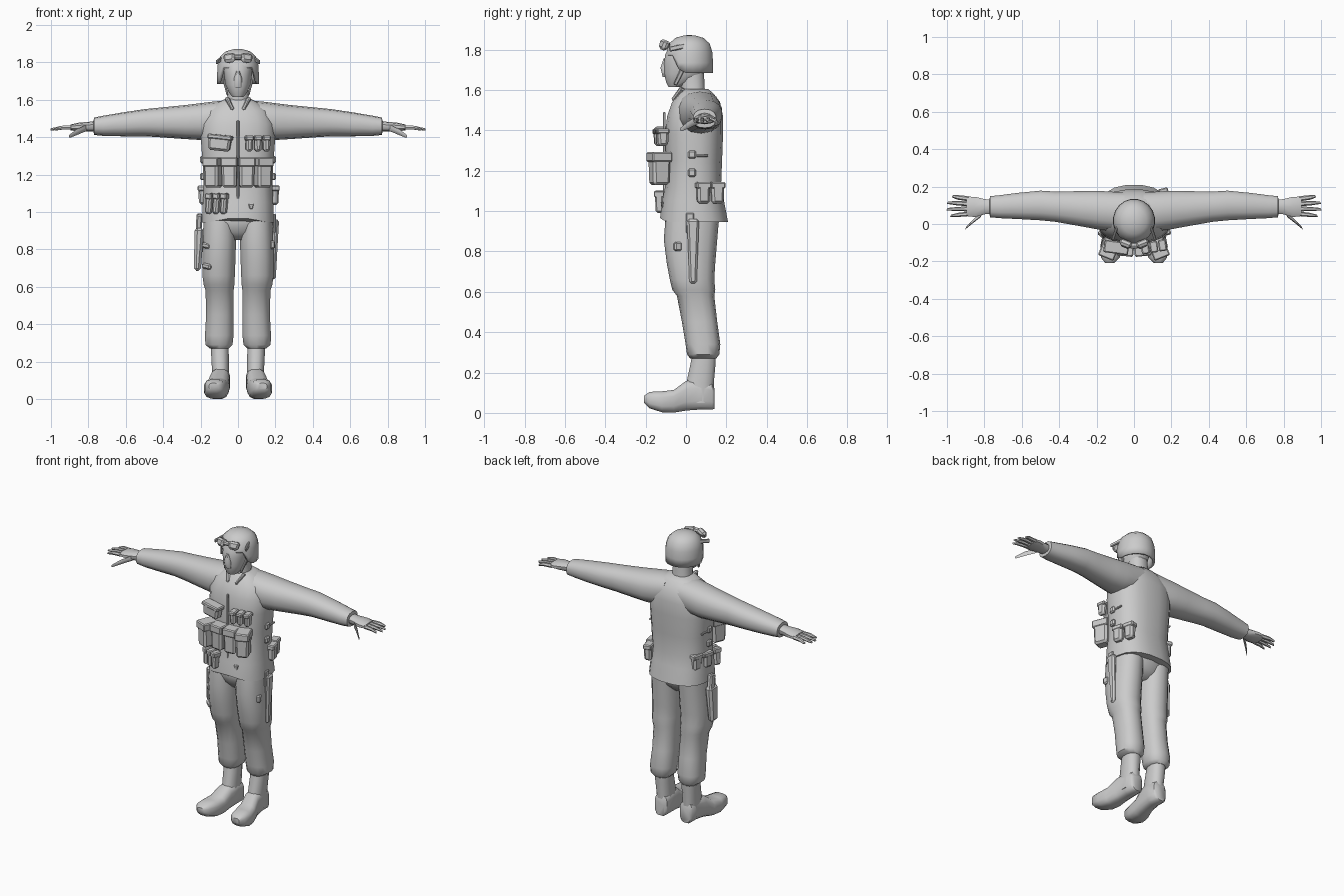
import bpy, bmesh, math
from mathutils import Vector, Matrix

grey = bpy.data.materials.new("plain grey")
grey.diffuse_color = (0.6, 0.6, 0.6, 1)


def finish(name, bm, mirror=False, angle=45):
    bmesh.ops.recalc_face_normals(bm, faces=bm.faces)
    me = bpy.data.meshes.new(name)
    bm.to_mesh(me)
    bm.free()
    me.materials.append(grey)
    ob = bpy.data.objects.new(name, me)
    bpy.context.collection.objects.link(ob)
    bpy.ops.object.select_all(action='DESELECT')
    ob.select_set(True)
    bpy.context.view_layer.objects.active = ob
    bpy.ops.object.shade_smooth_by_angle(angle=math.radians(angle))
    if mirror:
        ob.modifiers.new("mirror", 'MIRROR')
    return ob


def skin(bm, rings, cap=True):
    """Bridge a list of point rings into a tube."""
    vs = [[bm.verts.new(p) for p in r] for r in rings]
    n = len(vs[0])
    for a, b in zip(vs, vs[1:]):
        for i in range(n):
            j = (i + 1) % n
            bm.faces.new((a[i], a[j], b[j], b[i]))
    if cap:
        bm.faces.new(vs[0])
        bm.faces.new(vs[-1])


def loft(name, axis, rows, n=14, power=0.85, mirror=False, shape=None):
    """rows: (position on axis, low u, high u, low v, high v); u, v are the other axes in order."""
    u, v = [k for k in range(3) if k != axis]
    rings = []
    for t, u0, u1, v0, v1 in rows:
        ring = []
        for i in range(n):
            a = 2 * math.pi * (i + 0.5) / n
            c, s = math.cos(a), math.sin(a)
            p = Vector((0, 0, 0))
            p[axis] = t
            p[u] = (u0 + u1) / 2 + (u1 - u0) / 2 * math.copysign(abs(c) ** power, c)
            p[v] = (v0 + v1) / 2 + (v1 - v0) / 2 * math.copysign(abs(s) ** power, s)
            ring.append(shape(p) if shape else p)
        rings.append(ring)
    bm = bmesh.new()
    skin(bm, rings)
    return finish(name, bm, mirror)


def box(name, c, size, rot=(0, 0, 0), taper=1.0, bevel=0.008, mirror=False):
    """Softened box, narrowed at the bottom by taper; rot in degrees."""
    bm = bmesh.new()
    bmesh.ops.create_cube(bm, size=1)
    for v in bm.verts:
        k = taper if v.co.z < 0 else 1
        v.co = Vector((v.co.x * size[0] * k, v.co.y * size[1] * k, v.co.z * size[2]))
    bmesh.ops.bevel(bm, geom=bm.edges[:], offset=min(bevel, min(size) * 0.3), segments=1, affect='EDGES')
    m = Matrix.Translation(c)
    for k, ax in ((2, 'Z'), (1, 'Y'), (0, 'X')):
        m = m @ Matrix.Rotation(math.radians(rot[k]), 4, ax)
    bm.transform(m)
    return finish(name, bm, mirror, 30)


def pouch(name, c, size, rot=(0, 0, 0), taper=0.9):
    """Pouch body with an overhanging flap on top."""
    box(name, c, size, rot, taper, 0.012)
    top = Matrix.Rotation(math.radians(rot[2]), 4, 'Z') @ Matrix.Rotation(math.radians(rot[1]), 4, 'Y')
    box(name + "_flap", Vector(c) + top @ Vector((0, 0, size[2] * 0.36)),
        (size[0] * 1.06, size[1] * 1.12, size[2] * 0.3), rot, 1.0, 0.006)


# Jacket, with the front of the hem lifted
def hem(p):
    if p.z < 1.0 and p.y < 0:
        p.z += 0.05 * max(0, 1 - abs(p.x) / 0.16) * 0.6
    return p


loft("jacket", 2, [
    (0.945, -0.195, 0.195, -0.13, 0.21), (1.05, -0.19, 0.19, -0.12, 0.19),
    (1.12, -0.185, 0.185, -0.105, 0.175), (1.25, -0.19, 0.19, -0.10, 0.18),
    (1.38, -0.2, 0.2, -0.105, 0.185), (1.47, -0.2, 0.2, -0.095, 0.185),
    (1.54, -0.17, 0.17, -0.07, 0.17), (1.585, -0.11, 0.11, -0.035, 0.135),
    (1.605, -0.07, 0.07, -0.02, 0.11)], n=20, power=0.8, shape=hem)
loft("sleeve", 0, [
    (0.05, -0.03, 0.17, 1.42, 1.595), (0.12, -0.04, 0.175, 1.39, 1.592),
    (0.20, -0.03, 0.18, 1.385, 1.582), (0.28, -0.015, 0.178, 1.39, 1.572),
    (0.42, 0.01, 0.175, 1.40, 1.558), (0.50, 0.018, 0.18, 1.405, 1.55),
    (0.62, 0.025, 0.168, 1.405, 1.532), (0.72, 0.03, 0.155, 1.407, 1.515),
    (0.77, 0.035, 0.15, 1.412, 1.505), (0.772, 0.05, 0.135, 1.43, 1.49)], mirror=True)
box("collar_flap", (0.04, -0.035, 1.575), (0.022, 0.05, 0.085), (-30, 35, 15), 0.7, mirror=True)
box("jacket_front_seam", (0, -0.108, 1.24), (0.014, 0.012, 0.5), bevel=0.003)

# Hands
loft("palm", 0, [
    (0.755, 0.055, 0.13, 1.43, 1.488), (0.80, 0.05, 0.135, 1.43, 1.482),
    (0.85, 0.035, 0.148, 1.432, 1.478), (0.895, 0.04, 0.148, 1.436, 1.468)], n=10, mirror=True)


def digit(name, path, r):
    bm = bmesh.new()
    rings = []
    for k, p in enumerate(path):
        w = r * (1, 0.9, 0.5)[k]
        rings.append([Vector(p) + Vector((-0.5 * w * math.cos(a), w * math.cos(a), w * math.sin(a)))
                      for a in [math.pi * i / 3 for i in range(6)]])
    skin(bm, rings)
    finish(name, bm, True)


for i, tip in enumerate((0.98, 1.0, 0.997, 0.97)):
    y = 0.054 + 0.027 * i
    e = y + (i - 1.2) * 0.008
    digit("finger", [(0.885, y, 1.452), (0.94, (y + e) / 2, 1.451), (tip, e, 1.442)], 0.013)
digit("thumb", [(0.81, 0.055, 1.45), (0.86, 0.015, 1.428), (0.9, -0.022, 1.405)], 0.018)

# Trousers
loft("trouser_seat", 2, [
    (1.02, -0.17, 0.17, -0.09, 0.16), (0.95, -0.18, 0.18, -0.105, 0.165),
    (0.89, -0.16, 0.16, -0.08, 0.14), (0.85, -0.08, 0.08, -0.04, 0.10)])
loft("trouser_leg", 2, [
    (0.98, 0.01, 0.185, -0.10, 0.165), (0.86, 0.008, 0.19, -0.11, 0.155),
    (0.74, 0.012, 0.192, -0.095, 0.145), (0.66, 0.015, 0.192, -0.08, 0.14),
    (0.61, 0.018, 0.185, -0.068, 0.145), (0.58, 0.022, 0.175, -0.045, 0.14),
    (0.45, 0.022, 0.172, -0.02, 0.155), (0.34, 0.022, 0.178, -0.002, 0.17),
    (0.29, 0.028, 0.176, 0.005, 0.165), (0.27, 0.05, 0.15, 0.02, 0.15)], mirror=True)

# Boots
loft("boot_shaft", 2, [
    (0.30, 0.05, 0.145, 0.03, 0.15), (0.24, 0.048, 0.145, 0.02, 0.148),
    (0.15, 0.048, 0.14, 0.0, 0.14), (0.05, 0.045, 0.14, -0.02, 0.14)], n=12, mirror=True)
loft("boot_foot", 1, [
    (-0.208, 0.105, 0.155, 0.05, 0.085), (-0.18, 0.075, 0.178, 0.022, 0.105),
    (-0.12, 0.058, 0.182, 0.002, 0.108), (-0.06, 0.05, 0.17, 0.0, 0.115),
    (0.0, 0.045, 0.15, 0.01, 0.16), (0.07, 0.042, 0.14, 0.015, 0.17),
    (0.13, 0.045, 0.138, 0.015, 0.15), (0.142, 0.06, 0.125, 0.02, 0.12)], n=12, power=0.65, mirror=True)

# Head and neck
loft("neck", 2, [
    (1.54, -0.075, 0.075, -0.03, 0.10), (1.60, -0.058, 0.058, -0.025, 0.095),
    (1.70, -0.058, 0.058, -0.04, 0.09)], n=12)
loft("head", 2, [
    (1.615, -0.03, 0.03, -0.088, -0.02), (1.64, -0.05, 0.05, -0.10, 0.04),
    (1.68, -0.068, 0.068, -0.11, 0.09), (1.735, -0.076, 0.076, -0.11, 0.11),
    (1.775, -0.08, 0.08, -0.105, 0.115), (1.82, -0.075, 0.075, -0.08, 0.11)], n=16)
loft("nose_cover", 2, [
    (1.665, -0.022, 0.022, -0.117, -0.08), (1.71, -0.024, 0.024, -0.128, -0.08),
    (1.755, -0.01, 0.01, -0.113, -0.08)], n=8)
box("chin_strap", (0.066, -0.035, 1.665), (0.012, 0.022, 0.09), (-25, 14, 0), 0.8, mirror=True)

# Helmet shell, cut high over the face and low over ears and nape
bm = bmesh.new()
rings = []
N = 20
for w, z in ((1.0, 1.68), (1.0, 1.735), (0.98, 1.785), (0.86, 1.83), (0.6, 1.858), (0.25, 1.87), (0.05, 1.872)):
    ring = []
    for i in range(N):
        a = 2 * math.pi * (i + 0.5) / N
        x, y = 0.113 * w * math.cos(a), 0.017 + 0.118 * w * math.sin(a)
        face = min(1, max(0, (-0.03 - y) / 0.03))
        rim = 1.685 + 0.085 * face
        ring.append((x, y, max(z, rim + (z - 1.68) * 0.15)))
    rings.append(ring)
skin(bm, rings, cap=False)
bm.faces.new([v for v in bm.verts if v.co.z > 1.8715])
helmet = finish("helmet", bm)
shell = helmet.modifiers.new("thickness", 'SOLIDIFY')
shell.thickness = 0.014
shell.offset = -1

# Goggles resting on the helmet
box("goggle_lens", (0.044, -0.108, 1.822), (0.075, 0.04, 0.05), (-22, 8, 22), 0.75, 0.012, mirror=True)
box("goggle_bridge", (0, -0.115, 1.828), (0.05, 0.03, 0.026), (-20, 0, 0))
box("goggle_strap", (0.101, -0.045, 1.81), (0.012, 0.08, 0.024), (12, -10, 16), mirror=True)

# Chest gear
pouch("radio_pouch", (-0.098, -0.125, 1.37), (0.125, 0.06, 0.085), (0, 6, -8))
for i in range(3):
    pouch("chest_magazine", (0.06 + 0.046 * i, -0.13 + 0.008 * i, 1.365), (0.04, 0.055, 0.085), (0, 0, 8))
for s in (-1, 1):
    pouch("inner_ammo_pouch", (0.045 * s, -0.13, 1.21), (0.084, 0.075, 0.16), (0, 0, 6 * s))
    pouch("outer_ammo_pouch", (0.132 * s, -0.132, 1.21), (0.084, 0.095, 0.16), (0, 0, 22 * s))
for i in range(3):
    pouch("belt_magazine", (-0.155 + 0.04 * i, -0.1 - 0.014 * i, 1.045), (0.035, 0.05, 0.11), (0, 4, -20))
box("belt_buckle_tab", (0.07, -0.118, 1.03), (0.03, 0.012, 0.03), (0, 0, 10), 0.5)

# Side gear
for y in (0.085, 0.155):
    pouch("hip_pouch", (0.19 - (y - 0.085) * 0.4, y, 1.09), (0.05, 0.066, 0.105), (0, 0, 14))
    pouch("rear_hip_pouch", (-0.185 + (y - 0.085) * 0.4, y - 0.04, 1.09), (0.045, 0.066, 0.1), (0, 0, -14))
for z in (1.28, 1.19):
    box("side_buckle", (0.19, 0.03, z), (0.025, 0.04, 0.04), mirror=True)
box("side_strap", (0.19, 0.08, 1.275), (0.012, 0.06, 0.012), mirror=True)

# Thigh gear
box("sheath", (0.197, 0.035, 0.80), (0.034, 0.06, 0.32), (0, 2, 0), 0.6, 0.012)
box("sheath_hanger", (0.195, 0.02, 0.94), (0.014, 0.04, 0.1))
box("thigh_buckle", (0.18, -0.04, 0.825), (0.03, 0.04, 0.045), (0, 0, 20))
box("holster", (-0.212, 0.03, 0.80), (0.05, 0.085, 0.23), (0, 3, 0), 0.75, 0.014)
box("pistol_grip", (-0.208, 0.035, 0.94), (0.034, 0.05, 0.1), (12, 4, 0), 0.9)
for z in (0.82, 0.71):
    box("holster_strap", (-0.165, -0.06, z), (0.06, 0.03, 0.03), (0, 10, -40))
